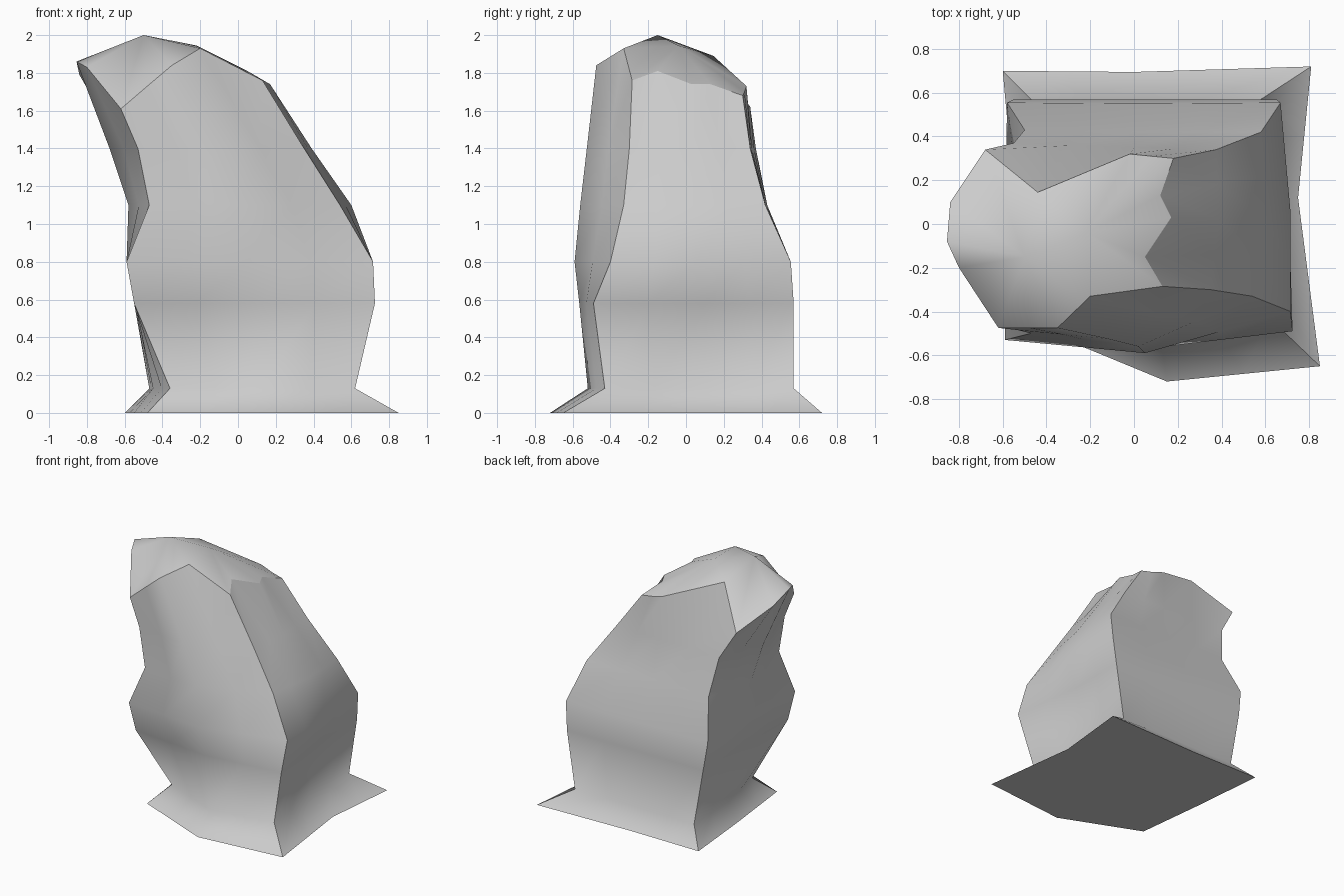
import bpy, bmesh
from mathutils import Vector

if "Cube" in bpy.data.objects:
    bpy.data.objects.remove(bpy.data.objects["Cube"])

# Cross-sections: height -> corner / mid-side points, from front-left, counter-clockwise
sections = {
    0.00: [(-.48, -.46), (.15, -.72), (.85, -.65), (.75, .12), (.81, .72), (0, .695), (-.60, .70), (-.55, .15)],
    0.13: [(-.36, -.32), (.12, -.52), (.62, -.43), (.55, .10), (.58, .57), (0, .57), (-.47, .57), (-.45, .10)],
    0.58: [(-.55, -.50), (.10, -.565), (.725, -.49), (.65, .10), (.65, .57), (0, .57), (-.55, .57), (-.54, .05)],
    0.80: [(-.59, -.53), (.05, -.59), (.715, -.40), (.715, .06), (.67, .555), (0, .55), (-.58, .555), (-.59, 0)],
    1.10: [(-.47, -.50), (.02, -.56), (.54, -.33), (.60, .03), (.58, .42), (0, .42), (-.50, .43), (-.58, 0)],
    1.40: [(-.53, -.485), (-.12, -.525), (.35, -.30), (.39, .02), (.375, .34), (0, .35), (-.55, .37), (-.68, 0)],
}
# Uneven rim where the walls meet the cap
rim = [(-.62, -.475, 1.61), (-.48, -.475, 1.73), (-.35, -.475, 1.84), (-.20, -.33, 1.93),
       (.13, -.285, 1.76), (.05, -.15, 1.81), (.17, .03, 1.74), (.12, .13, 1.74),
       (.18, .30, 1.68), (.08, .31, 1.70), (-.02, .32, 1.73), (-.44, .145, 1.89),
       (-.68, .34, 1.62), (-.84, .10, 1.79), (-.855, -.08, 1.86), (-.80, -.20, 1.83)]

bm = bmesh.new()
rings = []
for z, pts in sections.items():
    ring = []
    for i, p in enumerate(pts):
        a, b = Vector((*p, z)), Vector((*pts[(i + 1) % 8], z))
        ring += [bm.verts.new(a), bm.verts.new((a + b) / 2)]
    rings.append(ring)
rings.append([bm.verts.new(p) for p in rim])

# Base and walls
bm.faces.new(rings[0][::-1])
for low, high in zip(rings, rings[1:]):
    for i in range(16):
        j = (i + 1) % 16
        bm.faces.new((low[i], low[j], high[j], high[i]))

# Cap fanned around a peak and a lower shoulder
top = rings[-1]
peak = bm.verts.new((-.50, -.15, 2.0))
shoulder = bm.verts.new((-.22, -.04, 1.945))
for i in range(16):
    hub = shoulder if 3 <= i <= 10 else peak
    bm.faces.new((top[i], top[(i + 1) % 16], hub))
bm.faces.new((peak, top[3], shoulder))
bm.faces.new((peak, shoulder, top[11]))

# Smooth faces, sharp at the corners, rim and base
for f in bm.faces:
    f.smooth = True
sharp = [(r[i], r[(i + 1) % 16]) for r in (rings[0], top) for i in range(16)]
sharp += [(a[i], b[i]) for a, b in zip(rings, rings[1:]) for i in (0, 4, 8, 12)]
for a, b in sharp:
    bm.edges.get((a, b)).smooth = False

mesh = bpy.data.meshes.new("boulder")
bm.to_mesh(mesh)
bm.free()
bpy.context.collection.objects.link(bpy.data.objects.new("boulder", mesh))
